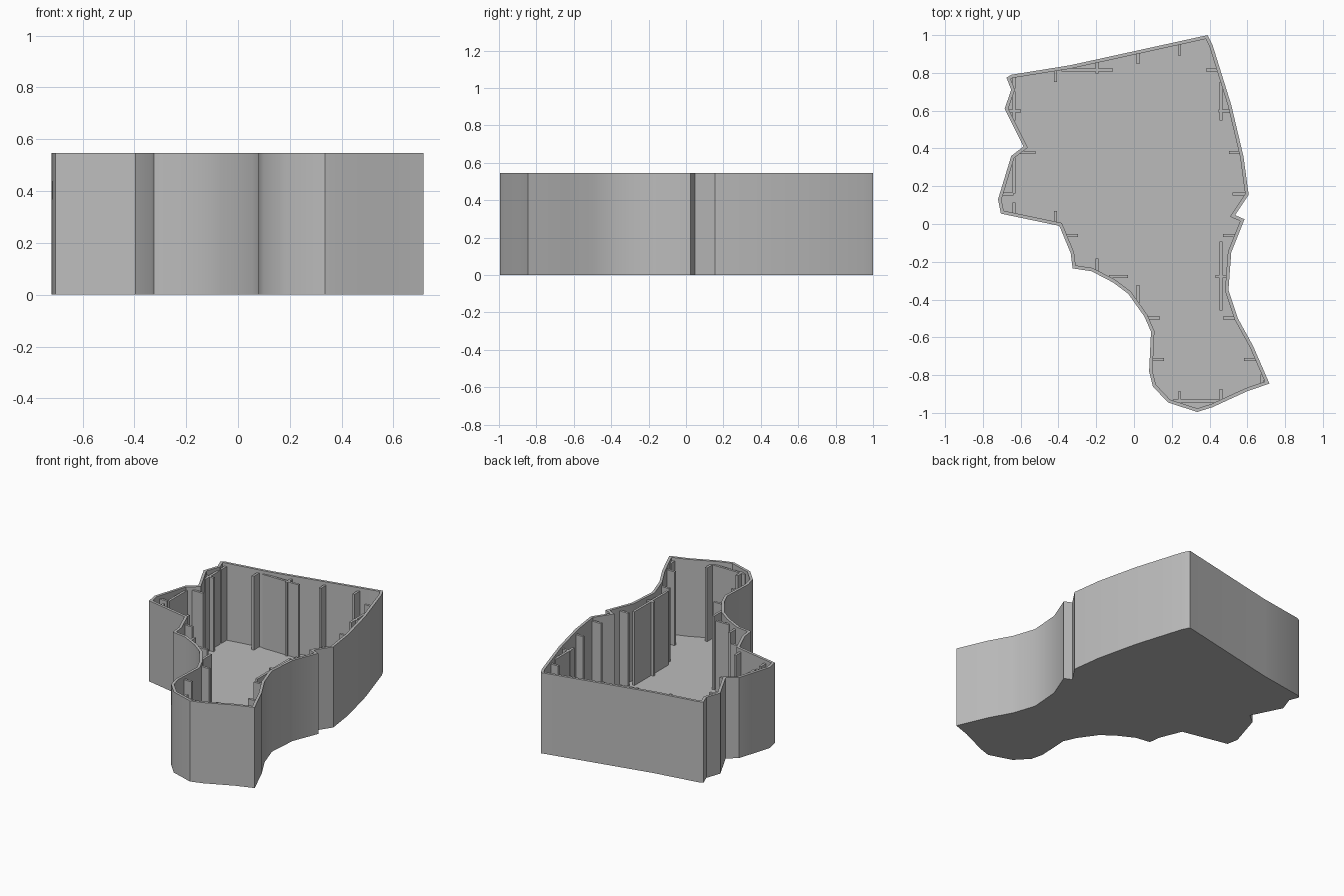
import bpy
import bmesh
import math
from mathutils import Vector, Matrix
from mathutils.geometry import intersect_point_line

if "Cube" in bpy.data.objects:
    bpy.data.objects.remove(bpy.data.objects["Cube"], do_unlink=True)

HEIGHT, FLOOR, WALL = 0.547, 0.025, 0.018
RIB_TOP, RIB_HALF, RIB_REACH, PITCH = 0.525, 0.008, 0.072, 0.219

# Outline of the tray, clockwise from the back corner
OUTLINE = [Vector(p) for p in (
    (-.675, .775), (-.65, .79), (-.34, .84), (.39, 1), (.415, .95),
    (.515, .63), (.58, .355), (.607, .155), (.535, .047), (.585, .025),
    (.515, -.15), (.5, -.35), (.55, -.5), (.63, -.645), (.717, -.845),
    (.6, -.885), (.415, -.97), (.335, -.995), (.18, -.945), (.1, -.86),
    (.08, -.78), (.09, -.57), (.055, -.49), (-.03, -.37), (-.11, -.31),
    (-.225, -.25), (-.325, -.235), (-.335, -.155), (-.395, -.01),
    (-.705, .055), (-.72, .13), (-.65, .36), (-.585, .41), (-.685, .61),
    (-.65, .71))]
COUNT = len(OUTLINE)
EDGES = [(OUTLINE[i - 1], OUTLINE[i]) for i in range(COUNT)]

grey = bpy.data.materials.new("plain grey")
grey.use_nodes = True
grey.diffuse_color = (0.5, 0.5, 0.5, 1)
grey.node_tree.nodes["Principled BSDF"].inputs["Base Color"].default_value = (0.5, 0.5, 0.5, 1)


def finish(bm, name):
    """Turn a bmesh into a named, coloured object."""
    bmesh.ops.recalc_face_normals(bm, faces=bm.faces)
    mesh = bpy.data.meshes.new(name)
    bm.to_mesh(mesh)
    bm.free()
    mesh.materials.append(grey)
    obj = bpy.data.objects.new(name, mesh)
    bpy.context.collection.objects.link(obj)
    return obj


def inset(points, distance):
    """Mitred inward offset of a clockwise outline."""
    result = []
    for i, p in enumerate(points):
        a = (p - points[i - 1]).normalized()
        b = (points[(i + 1) % len(points)] - p).normalized()
        na, nb = Vector((a.y, -a.x)), Vector((b.y, -b.x))
        result.append(p + (na + nb) * distance / (1 + na.dot(nb)))
    return result


def depth(p):
    """Distance from the outline, negative outside it."""
    inside, nearest = False, math.inf
    for a, b in EDGES:
        if (a.y > p.y) != (b.y > p.y) and p.x < a.x + (b.x - a.x) * (p.y - a.y) / (b.y - a.y):
            inside = not inside
        foot, t = intersect_point_line(p, a, b)
        foot = a.lerp(b, min(max(t, 0), 1))
        nearest = min(nearest, (p - foot).length)
    return nearest if inside else -nearest


# Tray: outer wall, rim, inner wall, floor and underside
bm = bmesh.new()
inner = inset(OUTLINE, WALL)
rings = [[bm.verts.new((p.x, p.y, z)) for p in pts]
         for pts, z in ((OUTLINE, 0), (OUTLINE, HEIGHT), (inner, HEIGHT), (inner, FLOOR))]
for low, high in zip(rings, rings[1:]):
    for i in range(COUNT):
        bm.faces.new((low[i - 1], low[i], high[i], high[i - 1]))
bm.faces.new(rings[0])
bm.faces.new(rings[-1])
tray = finish(bm, "tray_shell")
bpy.ops.object.select_all(action='DESELECT')
tray.select_set(True)
bpy.context.view_layer.objects.active = tray
bpy.ops.object.shade_smooth_by_angle(angle=math.radians(30))


# Stiffening ribs: a square grid of plates, kept only close to the wall
def is_rib(axis, line, t):
    def at(offset):
        p = Vector((t, t))
        p[axis] = line + offset
        return depth(p)
    return at(0) < RIB_REACH and min(at(-RIB_HALF), at(RIB_HALF)) > WALL / 2


def add_rib(bm, axis, line, start, end):
    centre = Vector(((start + end) / 2,) * 2 + ((FLOOR + RIB_TOP) / 2,))
    size = Vector((end - start, end - start, RIB_TOP - FLOOR / 2))
    centre[axis] = line
    centre.z = (RIB_TOP + FLOOR / 2) / 2
    size.z = RIB_TOP - FLOOR / 2
    size[axis] = RIB_HALF * 2
    bmesh.ops.create_cube(bm, size=1, matrix=Matrix.Translation(centre) @ Matrix.Diagonal(size.to_4d()))


STEP = 0.005
bm = bmesh.new()
for axis, origin in ((0, 0.022), (1, 0.159)):
    for k in range(-5, 5):
        line = origin + k * PITCH
        start = None
        for i in range(-205, 206):
            t = i * STEP
            if is_rib(axis, line, t):
                start = t if start is None else start
            elif start is not None:
                add_rib(bm, axis, line, start - STEP / 2, t - STEP / 2)
                start = None
finish(bm, "stiffening_ribs")
